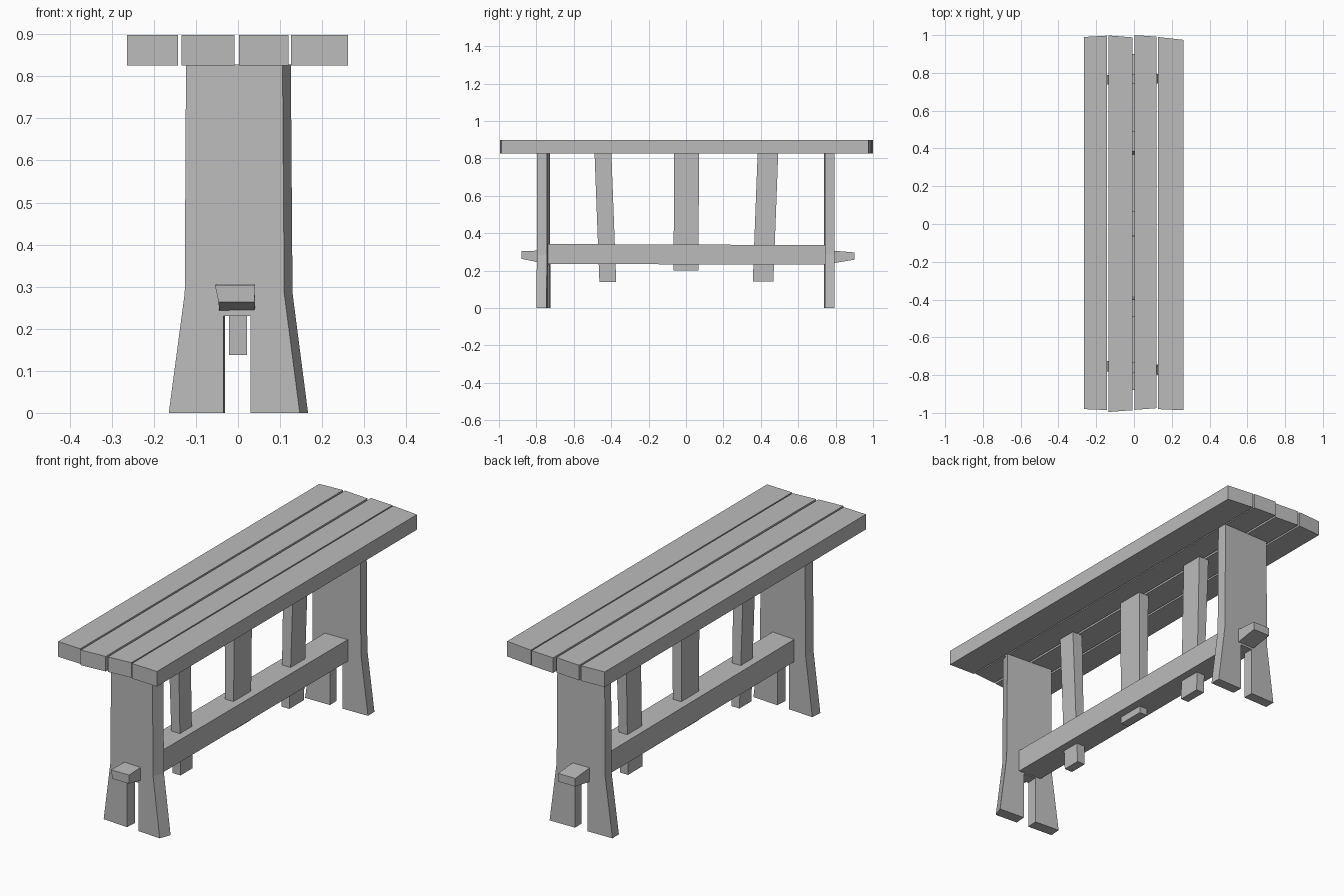
import bpy
import bmesh
from math import radians
from mathutils import Matrix

cube = bpy.data.objects.get("Cube")
if cube:
    bpy.data.objects.remove(cube, do_unlink=True)

wood = bpy.data.materials.new("plain grey")
wood.use_nodes = True
grey = (0.5, 0.5, 0.5, 1)
wood.diffuse_color = grey
wood.node_tree.nodes["Principled BSDF"].inputs["Base Color"].default_value = grey


def loft(name, first, second):
    """Solid between two matching loops of points."""
    bm = bmesh.new()
    a = [bm.verts.new(p) for p in first]
    b = [bm.verts.new(p) for p in second]
    bm.faces.new(a)
    bm.faces.new(b[::-1])
    for i in range(len(a)):
        j = (i + 1) % len(a)
        bm.faces.new((a[i], b[i], b[j], a[j]))
    bmesh.ops.recalc_face_normals(bm, faces=bm.faces)
    mesh = bpy.data.meshes.new(name)
    bm.to_mesh(mesh)
    bm.free()
    mesh.materials.append(wood)
    obj = bpy.data.objects.new(name, mesh)
    bpy.context.collection.objects.link(obj)
    return obj


def rect_xz(x0, x1, z0, z1, y):
    return [(x0, y, z0), (x1, y, z0), (x1, y, z1), (x0, y, z1)]


# Top planks: left edge, right edge, then end positions at each corner
planks = [
    (-0.264, -0.143, -0.980, -0.985, 0.990, 0.997),
    (-0.134, -0.008, -0.995, -0.986, 0.998, 0.988),
    (0.002, 0.120, -0.984, -0.975, 1.000, 0.992),
    (0.126, 0.262, -0.980, -0.986, 0.990, 0.975),
]
for n, (x0, x1, f0, f1, b0, b1) in enumerate(planks):
    outline = [(x0, f0), (x1, f1), (x1, b1), (x0, b0)]
    loft(f"top_plank_{n + 1}",
         [(x, y, 0.826) for x, y in outline],
         [(x, y, 0.898) for x, y in outline])


# Flared end legs with a slot at the foot
def leg(name, y, thickness, yaw, flare):
    def outline(side, trim):
        right = [(0.032, 0.23), (0.032, 0), (0.165 - trim, 0),
                 (0.128 - trim, 0.285), (0.124 - trim, 0.828)]
        left = [(-0.122, 0.828), (-0.125, 0.285), (-0.163, 0),
                (-0.033, 0), (-0.033, 0.23)]
        return [(x, side * thickness / 2, z) for x, z in right + left]
    obj = loft(name, outline(-1, flare), outline(1, 0))
    obj.data.transform(Matrix.Translation((0, y, 0)) @ Matrix.Rotation(radians(yaw), 4, "Z"))


leg("front_leg", -0.762, 0.055, -4, 0.016)
leg("back_leg", 0.766, 0.05, 1, 0)

# Long stretcher and its tapered through tenons
loft("stretcher", rect_xz(-0.06, 0.06, 0.235, 0.342, -0.745),
     rect_xz(-0.06, 0.06, 0.232, 0.336, 0.752))
loft("front_tenon", rect_xz(-0.045, 0.04, 0.234, 0.308, -0.74),
     [(-0.046, -0.88, 0.263), (0.039, -0.88, 0.263),
      (0.041, -0.88, 0.304), (-0.055, -0.88, 0.304)])
loft("back_tenon", rect_xz(-0.045, 0.045, 0.232, 0.31, 0.74),
     rect_xz(-0.045, 0.045, 0.258, 0.297, 0.9))

# Upright braces: top centre, bottom centre, widths, bottom height
braces = [
    ("front_brace", -0.444, -0.418, 0.09, 0.138),
    ("middle_brace", 0.003, 0.0, 0.133, 0.2),
    ("back_brace", 0.438, 0.412, 0.11, 0.142),
]
for name, top, bottom, width, low in braces:
    def section(y, w, half, z):
        return [(-half, y - w / 2, z), (half, y - w / 2, z),
                (half, y + w / 2, z), (-half, y + w / 2, z)]
    loft(name, section(bottom, width, 0.021, low), section(top, width, 0.027, 0.828))
